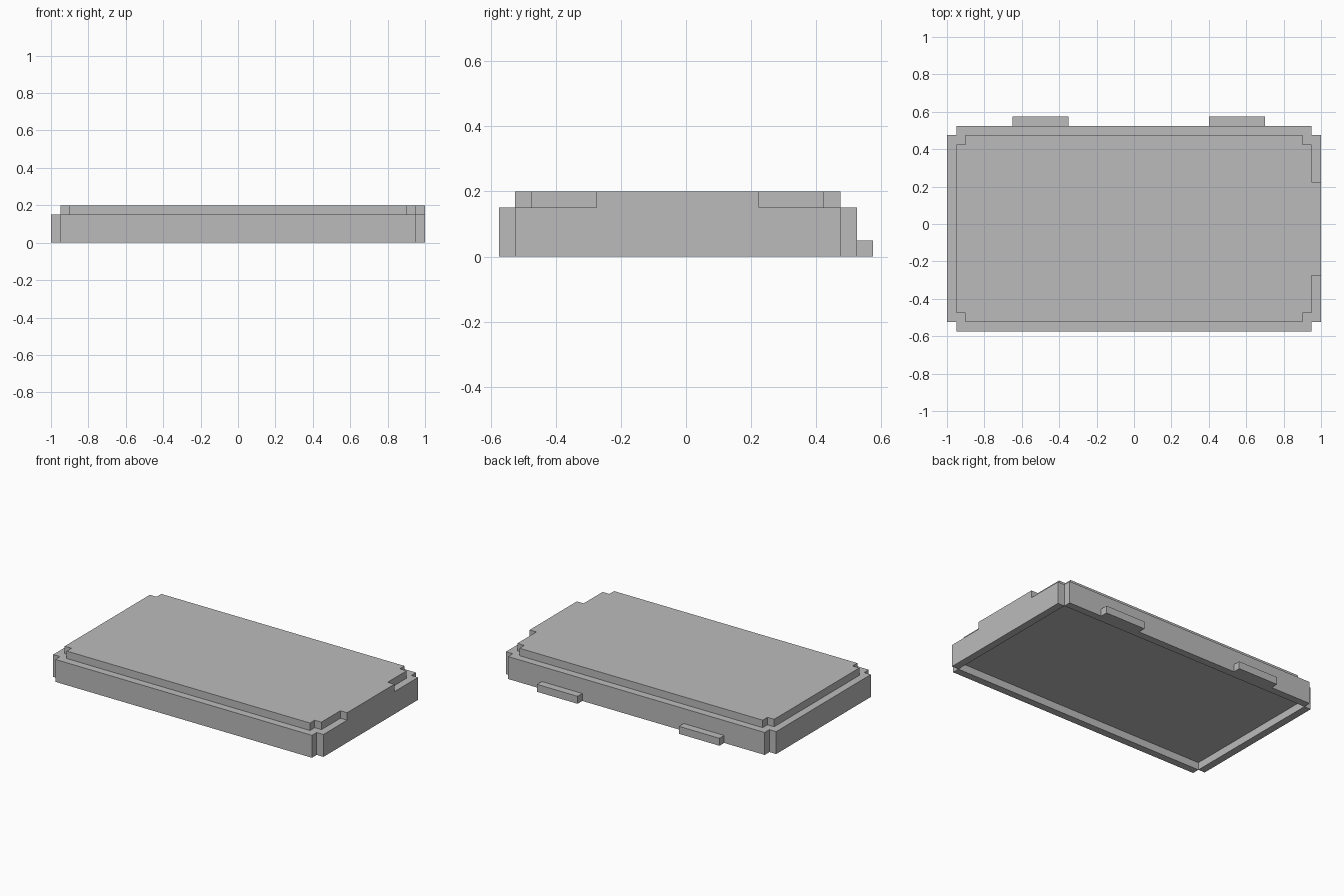
import bpy
import bmesh

if "Cube" in bpy.data.objects:
    bpy.data.objects.remove(bpy.data.objects["Cube"], do_unlink=True)

# One plain grey for the whole model
GREY = (0.5, 0.5, 0.5, 1.0)
grey = bpy.data.materials.new("plain grey")
grey.use_nodes = True
grey.diffuse_color = GREY
bsdf = next(n for n in grey.node_tree.nodes if n.type == 'BSDF_PRINCIPLED')
bsdf.inputs["Base Color"].default_value = GREY

WALL = 0.05                    # wall thickness, also every step and notch
INNER_X = 0.95                 # half width inside the walls
FRONT, BACK = -0.525, 0.475    # inside faces of the front and back walls
UNDER, RIM, TOP = 0.05, 0.15, 0.2


def prism(name, outline, z0, z1):
    """Extrude a flat outline from z0 up to z1."""
    bm = bmesh.new()
    base = bm.faces.new([bm.verts.new((x, y, z0)) for x, y in outline])
    result = bmesh.ops.extrude_face_region(bm, geom=[base], use_keep_orig=True)
    raised = [v for v in result["geom"] if isinstance(v, bmesh.types.BMVert)]
    bmesh.ops.translate(bm, verts=raised, vec=(0, 0, z1 - z0))
    bmesh.ops.recalc_face_normals(bm, faces=bm.faces)
    mesh = bpy.data.meshes.new(name)
    bm.to_mesh(mesh)
    bm.free()
    mesh.materials.append(grey)
    obj = bpy.data.objects.new(name, mesh)
    bpy.context.collection.objects.link(obj)
    return obj


def box(name, x0, x1, y0, y1, z0, z1):
    return prism(name, [(x0, y0), (x1, y0), (x1, y1), (x0, y1)], z0, z1)


# Tray floor, raised to leave a shallow hollow underneath
box("tray_floor", -INNER_X, INNER_X, FRONT, BACK, UNDER, RIM)

# Four walls that leave the corners notched
box("front_wall", -INNER_X, INNER_X, FRONT - WALL, FRONT, 0, RIM)
box("back_wall", -INNER_X, INNER_X, BACK, BACK + WALL, 0, RIM)
for name, side in (("left_wall", 1), ("right_wall", -1)):
    x0, x1 = sorted((side * INNER_X, side * (INNER_X + WALL)))
    box(name, x0, x1, FRONT, BACK, 0, RIM)

# Top deck with notched corners and a wide tab over the left wall
nx, ny0, ny1 = INNER_X - WALL, FRONT + WALL, BACK - WALL
tab_x, tab_y0, tab_y1 = INNER_X + WALL, -0.275, 0.225
prism("top_deck", [
    (-nx, FRONT), (nx, FRONT), (nx, ny0), (INNER_X, ny0),
    (INNER_X, tab_y0), (tab_x, tab_y0), (tab_x, tab_y1), (INNER_X, tab_y1),
    (INNER_X, ny1), (nx, ny1), (nx, BACK), (-nx, BACK),
    (-nx, ny1), (-INNER_X, ny1), (-INNER_X, ny0), (-nx, ny0),
], RIM, TOP)

# Two low lugs on the back wall
for name, x in (("right_lug", -0.65), ("left_lug", 0.4)):
    box(name, x, x + 0.3, BACK + WALL, BACK + 2 * WALL, 0, UNDER)
